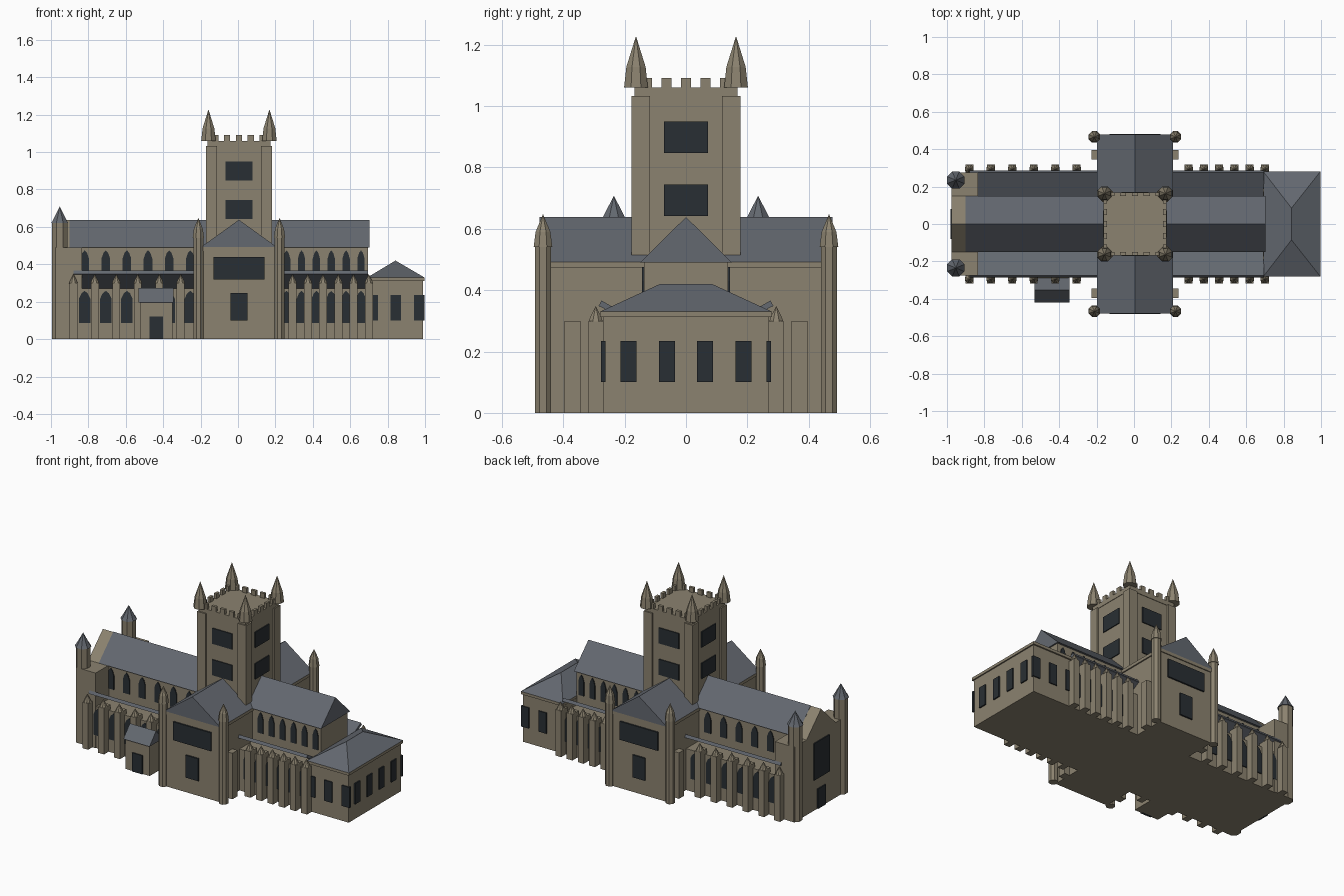
import bpy, math

if "Cube" in bpy.data.objects:
    bpy.data.objects.remove(bpy.data.objects["Cube"])

def mat(name, c):
    m = bpy.data.materials.new(name)
    m.diffuse_color = (*c, 1)
    m.use_nodes = True
    m.node_tree.nodes["Principled BSDF"].inputs["Base Color"].default_value = m.diffuse_color
    return m

STONE = mat("stone", (0.26, 0.225, 0.16))
ROOF = mat("slate", (0.125, 0.138, 0.16))
GLASS = mat("dark_glass", (0.022, 0.028, 0.033))
CX = 0.005  # crossing centre


def mesh(name, verts, faces, m):
    me = bpy.data.meshes.new(name)
    me.from_pydata(verts, [], faces)
    me.materials.append(m)
    o = bpy.data.objects.new(name, me)
    bpy.context.collection.objects.link(o)
    # consistent outward normals
    import bmesh
    b = bmesh.new()
    b.from_mesh(me)
    bmesh.ops.recalc_face_normals(b, faces=b.faces)
    b.to_mesh(me)
    b.free()
    return o


def prism(name, pts, axis, a, b, m):
    """Extrude a 2D outline along x (pts = y,z) or y (pts = x,z) from a to b."""
    n = len(pts)
    put = (lambda p, t: (t, p[0], p[1])) if axis == 'x' else (lambda p, t: (p[0], t, p[1]))
    v = [put(p, t) for t in (a, b) for p in pts]
    f = [tuple(range(n)), tuple(range(n, 2 * n))]
    f += [(i, (i + 1) % n, n + (i + 1) % n, n + i) for i in range(n)]
    return mesh(name, v, f, m)


def box(name, x0, x1, y0, y1, z0, z1, m=STONE):
    return prism(name, [(x0, z0), (x1, z0), (x1, z1), (x0, z1)], 'y', y0, y1, m)


def gable(name, c, half, z0, z1, axis, a, b, m):
    return prism(name, [(c - half, z0), (c + half, z0), (c, z1)], axis, a, b, m)


def turned(name, x, y, rings, m, n=8):
    """Stack of n-sided rings (radius, z); ends in a point."""
    v = [(x + r * math.cos(math.tau * (i + .5) / n), y + r * math.sin(math.tau * (i + .5) / n), z)
         for r, z in rings[:-1] for i in range(n)]
    v.append((x, y, rings[-1][1]))
    f = [tuple(range(n))]
    k = len(rings) - 1
    for j in range(k - 1):
        f += [(j * n + i, j * n + (i + 1) % n, (j + 1) * n + (i + 1) % n, (j + 1) * n + i) for i in range(n)]
    f += [((k - 1) * n + i, (k - 1) * n + (i + 1) % n, len(v) - 1) for i in range(n)]
    return mesh(name, v, f, m)


def lancet(name, x, hw, z0, zs, z1, y0, y1):
    prism(name, [(x - hw, z0), (x + hw, z0), (x + hw, zs), (x + hw * .55, (zs + z1) / 2 + .008),
                 (x, z1), (x - hw * .55, (zs + z1) / 2 + .008), (x - hw, zs)], 'y', y0, y1, GLASS)


# nave and choir
box("nave_wall", -0.9, 0.695, -0.137, 0.137, 0, 0.49)
gable("nave_roof", 0, 0.15, 0.49, 0.638, 'x', -0.9, 0.704, ROOF)

# west front
box("west_front", -0.975, -0.835, -0.275, 0.275, 0, 0.49)
gable("west_gable", 0, 0.15, 0.49, 0.636, 'x', -0.975, -0.895, STONE)
box("west_window", -0.982, -0.97, -0.08, 0.08, 0.2, 0.44, GLASS)
box("west_door", -0.982, -0.97, -0.04, 0.04, 0, 0.13, GLASS)
for s in (-1, 1):
    turned("west_turret", -0.953, s * 0.235, [(0.044, 0), (0.044, 0.62), (0, 0.63)], STONE)
    turned("west_turret_spire", -0.953, s * 0.235, [(0.05, 0.62), (0.04, 0.635), (0, 0.708)], ROOF)

# aisles with inward sloping roofs, buttresses and lancets
west = [-0.88 + 0.1147 * i for i in range(6)]
east = [0.292 + 0.0815 * i for i in range(6)]
west_win = [-0.82 + 0.113 * i for i in range(6)]
east_win = [0.26 + 0.0795 * i for i in range(6)]
for s in (-1, 1):
    box("aisle_wall", -0.88, 0.7, min(s * .1, s * .27), max(s * .1, s * .27), 0, 0.27)
    prism("aisle_roof", [(s * .13, .26), (s * .276, .345), (s * .285, .348), (s * .275, .366), (s * .13, .282)],
          'x', -0.88, 0.694, ROOF)
    for x in west + east:
        box("aisle_buttress", x - .021, x + .021, min(s * .25, s * .318), max(s * .25, s * .318), 0, 0.3)
        turned("buttress_pinnacle", x, s * 0.294, [(0.025, 0.298), (0.018, 0.315), (0, 0.348)], STONE)
    for xs, hw in ((west_win, .031), (east_win, .026)):
        for x in xs:
            lancet("aisle_window", x, hw, .085, .215, .258, s * .26, s * .276)
            lancet("clerestory_window", x, hw * .75, .34, .43, .475, s * .13, s * .143)

# transept
box("transept_wall", CX - .195, CX + .195, -0.472, 0.472, 0, 0.475)
box("transept_cornice", CX - .203, CX + .203, -0.478, 0.478, 0.472, 0.492)
gable("transept_roof", CX, 0.203, 0.492, 0.638, 'y', -0.478, 0.478, ROOF)
for s in (-1, 1):
    y0, y1 = sorted((s * .46, s * .482))
    box("transept_great_window", CX - .136, CX + .136, y0, y1, .32, .44, GLASS)
    box("transept_lower_window", CX - .045, CX + .045, y0, y1, .10, .246, GLASS)
    for t in (-1, 1):
        x = CX + t * .217
        turned("transept_turret", x, s * .466, [(.029, 0), (.029, .55), (0, .56)], STONE)
        turned("transept_pinnacle", x, s * .466, [(.033, .54), (.026, .59), (0, .648)], STONE)
        box("transept_buttress", min(x - t * .04, x + t * .015), max(x - t * .04, x + t * .015),
            s * .37 - .026, s * .37 + .026, 0, .3)

# central tower
box("tower_body", CX - .165, CX + .165, -.165, .165, .4, 1.035)
box("tower_parapet", CX - .168, CX + .168, -.168, .168, 1.03, 1.06)
for s in (-1, 1):
    for t in (-1, 1):
        x, y = CX + s * .147, t * .147
        box("tower_corner", x - .03, x + .03, y - .03, y + .03, .515, 1.033)
        turned("tower_pinnacle", CX + s * .163, t * .163, [(.042, 1.06), (.034, 1.127), (0, 1.228)], STONE)
    for i in range(-2, 3):
        d = i * .0635
        box("merlon", CX + d - .0165, CX + d + .0165, s * .159 - .009, s * .159 + .009, 1.055, 1.092)
        box("merlon", CX + s * .159 - .009, CX + s * .159 + .009, d - .0165, d + .0165, 1.055, 1.092)
    for z in (.642, .847):
        box("tower_window", CX - .072, CX + .072, s * .165 - .006, s * .165 + .006, z, z + .102, GLASS)
        box("tower_window", CX + s * .165 - .006, CX + s * .165 + .006, -.072, .072, z, z + .102, GLASS)

# east chapel with hipped roof
box("chapel_wall", 0.69, 0.988, -0.27, 0.27, 0, 0.315)
box("chapel_eave", 0.692, 0.996, -0.28, 0.28, 0.312, 0.33)
mesh("chapel_roof",
     [(.692, -.28, .33), (.996, -.28, .33), (.996, .28, .33), (.692, .28, .33), (.842, -.085, .42), (.842, .085, .42)],
     [(0, 1, 2, 3), (0, 1, 4), (1, 2, 5, 4), (2, 3, 5), (3, 0, 4, 5)], ROOF)
for y in (-.187, -.062, .062, .187):
    box("chapel_east_window", .98, .996, y - .026, y + .026, .1, .235, GLASS)
for s in (-1, 1):
    for x in (.72, .843, .97):
        box("chapel_side_window", x - .028, x + .028, s * .27 - .007, s * .27 + .007, .1, .235, GLASS)

# south porch
box("porch_wall", -.525, -.35, -.41, -.25, 0, .2)
gable("porch_roof", -.353, .068, .197, .273, 'x', -.533, -.344, ROOF)
box("porch_door", -.474, -.4, -.417, -.4, 0, .122, GLASS)
